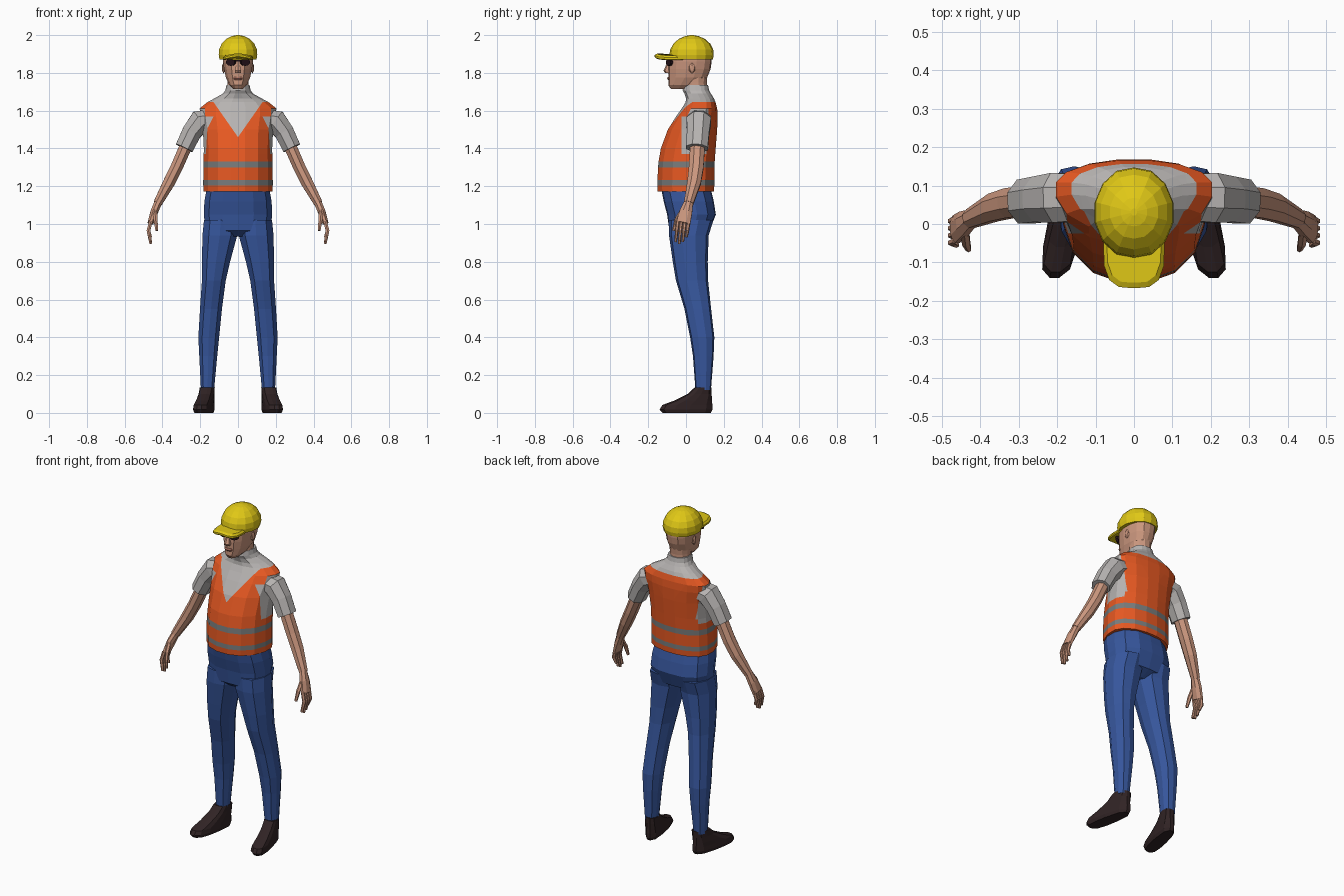
import bpy, bmesh, math
from mathutils import Vector, Matrix

if "Cube" in bpy.data.objects:
    bpy.data.objects.remove(bpy.data.objects["Cube"])


def material(name, r, g, b):
    m = bpy.data.materials.new(name)
    m.diffuse_color = (r, g, b, 1)
    m.use_nodes = True
    m.node_tree.nodes["Principled BSDF"].inputs["Base Color"].default_value = m.diffuse_color
    return m


YELLOW = material("cap yellow", 0.75, 0.58, 0.008)
ORANGE = material("vest orange", 0.85, 0.105, 0.017)
STRIPE = material("stripe grey", 0.19, 0.2, 0.2)
SHIRT = material("shirt grey", 0.47, 0.45, 0.44)
BLUE = material("trouser blue", 0.038, 0.095, 0.34)
SKIN = material("skin", 0.6, 0.31, 0.21)
SHOE = material("shoe brown", 0.03, 0.017, 0.018)
LENS = material("lens dark", 0.018, 0.006, 0.01)
LIPS = material("lips", 0.42, 0.17, 0.12)


def finish(name, bm, mats, mirror=False, rule=None):
    bmesh.ops.recalc_face_normals(bm, faces=bm.faces)
    if rule:
        for f in bm.faces:
            f.material_index = rule(f.calc_center_median())
    me = bpy.data.meshes.new(name)
    bm.to_mesh(me)
    bm.free()
    for m in mats:
        me.materials.append(m)
    ob = bpy.data.objects.new(name, me)
    bpy.context.collection.objects.link(ob)
    if mirror:
        ob.modifiers.new("mirror", 'MIRROR')
    return ob


def skin_rings(rings, bm=None):
    """Join equal-length point rings into a closed body."""
    bm = bm or bmesh.new()
    vs = [[bm.verts.new(p) for p in r] for r in rings]
    n = len(vs[0])
    for a, b in zip(vs, vs[1:]):
        for i in range(n):
            j = (i + 1) % n
            bm.faces.new((a[i], a[j], b[j], b[i]))
    bm.faces.new(vs[0][::-1])
    bm.faces.new(vs[-1])
    return bm


def body(rows, n=12, k=0.5, p=2.0):
    """Level rings (z, x0, x1, y0, y1); k places the widest line, p squares the corners."""
    rings = []
    for z, x0, x1, y0, y1 in rows:
        cx, rx, cy = (x0 + x1) / 2, (x1 - x0) / 2, y0 + k * (y1 - y0)
        ring = []
        for i in range(n):
            a = math.tau * (i + 0.5) / n
            c, s = math.cos(a), math.sin(a)
            q = (abs(c) ** p + abs(s) ** p) ** (-1 / p) / math.cos(math.pi / n)
            x = max(-1, min(1, c * q))
            y = max(-1, min(1, s * q))
            ring.append((cx + rx * x, cy + y * ((y1 - cy) if s > 0 else (cy - y0)), z))
        rings.append(ring)
    return skin_rings(rings)


def sym(rows):
    return [(z, -x, x, y0, y1) for z, x, y0, y1 in rows]


def tube(path, n=8, bm=None):
    """Sweep along (x, y, z, radius across, radius in y)."""
    pts = [Vector(q[:3]) for q in path]
    rings = []
    for i, c in enumerate(pts):
        t = (pts[min(i + 1, len(pts) - 1)] - pts[max(i - 1, 0)]).normalized()
        u = Vector((0, 1, 0)).cross(t).normalized()
        v = t.cross(u)
        ang = [math.tau * (j + 0.5) / n for j in range(n)]
        rings.append([c + u * path[i][3] * math.cos(a) + v * path[i][4] * math.sin(a) for a in ang])
    return skin_rings(rings, bm)


# torso: vest with stripes, V neck and arm holes over the shirt
torso = body(sym([
    (1.172, .183, -.150, .148), (1.205, .184, -.152, .150), (1.232, .184, -.151, .150),
    (1.30, .183, -.148, .151), (1.332, .182, -.145, .152), (1.40, .181, -.133, .157),
    (1.50, .186, -.096, .165), (1.57, .20, -.052, .168), (1.612, .203, -.022, .165),
    (1.645, .162, -.002, .156), (1.665, .125, .0, .148), (1.69, .08, -.008, .132),
    (1.708, .067, -.018, .122), (1.735, .061, -.014, .117)]), n=16, k=0.62, p=2.15)
V_TIP, V_SLOPE = 1.46, 0.70
cuts = [((s * .0, 0, V_TIP), (s, 0, -V_SLOPE)) for s in (-1, 1)]
cuts += [((0, -.025, 0), (0, 1, 0)), ((0, .118, 0), (0, 1, 0)), ((0, 0, 1.37), (0, 0, 1))]
for co, no in cuts:
    bmesh.ops.bisect_plane(torso, geom=torso.verts[:] + torso.edges[:] + torso.faces[:],
                           plane_co=co, plane_no=no, dist=1e-5)


def torso_colour(c):
    if 1.205 < c.z < 1.232 or 1.30 < c.z < 1.332:
        return 1
    neck = c.y < .05 and abs(c.x) < (c.z - V_TIP) * V_SLOPE
    hole = abs(c.x) > .15 and -.025 < c.y < .118 and 1.37 < c.z < 1.612
    return 2 if c.z > 1.645 or neck or hole else 0


finish("torso_vest", torso, [ORANGE, STRIPE, SHIRT], rule=torso_colour)

# sleeves
finish("sleeves", tube([(.14, .07, 1.56, .05, .065), (.2, .068, 1.545, .066, .07),
                        (.245, .064, 1.485, .056, .064), (.285, .058, 1.402, .052, .062)]),
       [SHIRT], mirror=True)

# forearms
finish("forearms", tube([(.268, .062, 1.43, .036, .042), (.325, .054, 1.30, .035, .042),
                         (.365, .043, 1.22, .034, .039), (.425, .014, 1.11, .025, .027)]),
       [SKIN], mirror=True)

# hands: palm, four curled fingers and thumb
hand = tube([(.42, .016, 1.12, .022, .024), (.443, .0, 1.065, .022, .036),
             (.463, -.014, 1.005, .017, .04)])
for i in range(4):
    y = .014 - i * .019
    low = (.905, .895, .905, .93)[3 - i]
    tube([(.461, y, 1.015, .011, .010), (.474, y - .006, .965, .011, .009),
          (.462, y - .012, low, .008, .007)], 6, hand)
tube([(.44, -.02, 1.07, .013, .013), (.436, -.05, 1.02, .012, .012),
      (.43, -.066, .965, .008, .008)], 6, hand)
finish("hands", hand, [SKIN], mirror=True)

# trousers
finish("trouser_hips", body(sym([
    (.935, .11, -.05, .07), (.965, .172, -.088, .125), (1.05, .181, -.10, .158),
    (1.12, .178, -.118, .147), (1.19, .165, -.132, .13)]), n=14, p=2.4), [BLUE])
finish("trouser_legs", body([
    (.12, .127, .196, .05, .132), (.3, .11, .205, .037, .146), (.4, .10, .21, .022, .15),
    (.55, .085, .201, -.008, .133), (.7, .065, .191, -.053, .117), (.8, .042, .191, -.07, .115),
    (.94, .004, .188, -.09, .12), (1.02, .004, .18, -.092, .145)], n=10, p=2.2),
    [BLUE], mirror=True)

# shoes: level slices sheared so the toes point outwards
shoe = body([(0, .125, .202, -.125, .132), (.018, .118, .208, -.14, .14),
             (.042, .12, .206, -.125, .14), (.066, .122, .204, -.06, .137),
             (.10, .124, .2, .008, .136), (.135, .124, .199, .046, .136)], n=12, k=.4, p=2.7)
for v in shoe.verts:
    v.co.x -= .19 * (v.co.y - .09)
finish("shoes", shoe, [SHOE], mirror=True)

# neck and head
finish("neck", body(sym([(1.70, .056, -.012, .112), (1.75, .056, -.012, .11),
                         (1.80, .058, -.01, .115)]), n=12), [SKIN])
finish("head", body(sym([
    (1.715, .026, -.08, .02), (1.735, .046, -.094, .06), (1.775, .064, -.093, .112),
    (1.82, .074, -.095, .13), (1.86, .079, -.094, .136), (1.90, .079, -.08, .136)]),
    n=14, k=.55, p=2.2), [SKIN])

# nose and lips
finish("nose", body(sym([(1.80, .015, -.112, -.08), (1.812, .017, -.119, -.08),
                         (1.845, .009, -.104, -.08), (1.868, .007, -.095, -.08)]), n=6), [SKIN])
finish("lips", body(sym([(1.763, .018, -.095, -.08), (1.771, .026, -.1, -.08),
                         (1.779, .018, -.096, -.08)]), n=8), [LIPS])

# ears
ear = bmesh.new()
bmesh.ops.create_icosphere(ear, subdivisions=1, radius=1, matrix=Matrix.Translation((.077, .032, 1.825))
                           @ Matrix.Diagonal((.009, .018, .03, 1)))
finish("ears", ear, [SKIN], mirror=True)

# sunglasses: turned lenses joined by a bridge
lens = bmesh.new()
bmesh.ops.create_cone(lens, cap_ends=True, segments=10, radius1=1, radius2=1, depth=1,
                      matrix=Matrix.Translation((.037, -.088, 1.857))
                      @ Matrix.Rotation(math.radians(28), 4, 'Z')
                      @ Matrix.Diagonal((.027, .014, .02, 1))
                      @ Matrix.Rotation(math.pi / 2, 4, 'X'))
bmesh.ops.create_cube(lens, size=1, matrix=Matrix.Translation((.006, -.1, 1.864))
                      @ Matrix.Diagonal((.014, .008, .006, 1)))
finish("sunglasses", lens, [LENS], mirror=True)

# cap dome and drooping visor
finish("cap_dome", body(sym([
    (1.872, .098, -.083, .142), (1.895, .102, -.088, .147), (1.925, .100, -.083, .144),
    (1.955, .086, -.066, .128), (1.98, .062, -.038, .1), (1.994, .034, -.006, .068),
    (2.0, .008, .022, .04)]), n=14), [YELLOW])
visor = body(sym([(1.883, .074, -.158, .02), (1.89, .079, -.166, .02), (1.90, .079, -.166, .02),
                  (1.906, .07, -.152, .02)]), n=20, k=.6, p=3.2)
for v in visor.verts:
    v.co.z -= .018 * (v.co.x / .079) ** 2 - max(0, -v.co.y - .1) * -.06
finish("cap_visor", visor, [YELLOW])
